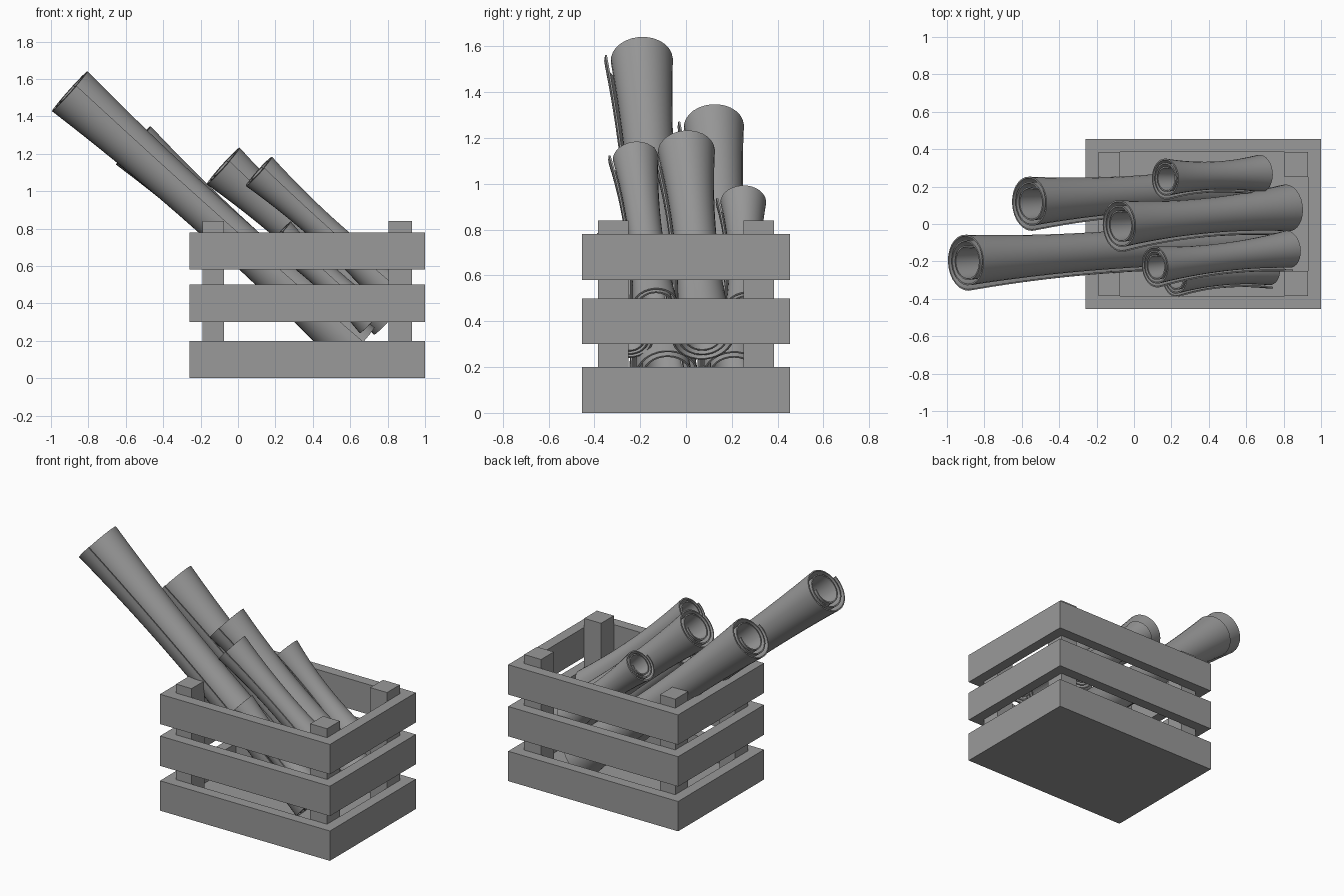
import bpy, bmesh, math
from mathutils import Vector

cube = bpy.data.objects.get("Cube")
if cube:
    bpy.data.objects.remove(cube, do_unlink=True)

grey = bpy.data.materials.new("plain grey")
grey.use_nodes = True
COLOUR = (0.32, 0.32, 0.32, 1)
grey.diffuse_color = COLOUR
grey.node_tree.nodes["Principled BSDF"].inputs["Base Color"].default_value = COLOUR


def add_object(name, bm):
    bmesh.ops.recalc_face_normals(bm, faces=bm.faces)
    mesh = bpy.data.meshes.new(name)
    bm.to_mesh(mesh)
    bm.free()
    mesh.materials.append(grey)
    obj = bpy.data.objects.new(name, mesh)
    bpy.context.collection.objects.link(obj)
    return obj


def box(name, low, high):
    bm = bmesh.new()
    bmesh.ops.create_cube(bm, size=1)
    for v in bm.verts:
        v.co = [l + (c + 0.5) * (h - l) for c, l, h in zip(v.co, low, high)]
    return add_object(name, bm)


# Crate: three rows of slats, corner posts and a floor
X0, X1, Y, T = -0.26, 1.0, 0.455, 0.07
for row, (z0, z1) in {"bottom": (0, 0.2), "middle": (0.3, 0.5), "top": (0.58, 0.78)}.items():
    # Each row is one mitre-free frame extruded upwards
    bm = bmesh.new()
    outer = [(X0, -Y), (X1, -Y), (X1, Y), (X0, Y)]
    inner = [(X0 + T, T - Y), (X1 - T, T - Y), (X1 - T, Y - T), (X0 + T, Y - T)]
    out_v = [bm.verts.new((x, y, z0)) for x, y in outer]
    in_v = [bm.verts.new((x, y, z0)) for x, y in inner]
    for i in range(4):
        j = (i + 1) % 4
        bm.faces.new((out_v[i], out_v[j], in_v[j], in_v[i]))
    grown = bmesh.ops.extrude_face_region(bm, geom=bm.faces[:])
    top = [g for g in grown["geom"] if isinstance(g, bmesh.types.BMVert)]
    bmesh.ops.translate(bm, verts=top, vec=(0, 0, z1 - z0))
    add_object(row + "_slat_frame", bm)

box("floor", (X0 + T, T - Y, 0), (X1 - T, Y - T, 0.06))

for side, xa, xb in (("right", X0 + T, -0.075), ("left", 0.805, X1 - T)):
    box("front_" + side + "_post", (xa, T - Y, 0.05), (xb, -0.25, 0.84))
    box("back_" + side + "_post", (xa, 0.25, 0.05), (xb, Y - T, 0.84))


def scroll(name, top, bottom, radius, turns=2.6, waist=0.74, steps=72, rings=14):
    """Rolled sheet with a spiral section and a narrower middle."""
    top, bottom = Vector(top), Vector(bottom)
    axis = (top - bottom).normalized()
    side = Vector((0, -1, 0))
    side = (side - axis * side.dot(axis)).normalized()
    up = axis.cross(side)
    if up.z < 0:
        up.negate()
    bm = bmesh.new()
    rows = []
    for k in range(rings + 1):
        t = k / rings
        r_ring = radius * (waist + (1 - waist) * (2 * t - 1) ** 2)
        centre = bottom.lerp(top, t)
        row = []
        for i in range(steps + 1):
            s = i / steps
            a = s * turns * math.tau - 0.25
            r = r_ring * (1.03 - 0.5 * s)
            row.append(bm.verts.new(centre + r * (side * math.cos(a) - up * math.sin(a))))
        rows.append(row)
    for lower, upper in zip(rows, rows[1:]):
        for i in range(steps):
            bm.faces.new((lower[i], lower[i + 1], upper[i + 1], upper[i]))
    obj = add_object(name, bm)
    solid = obj.modifiers.new("paper thickness", "SOLIDIFY")
    solid.thickness = 0.008
    solid.offset = 0
    bpy.ops.object.select_all(action="DESELECT")
    obj.select_set(True)
    bpy.context.view_layer.objects.active = obj
    bpy.ops.object.modifier_apply(modifier=solid.name)
    bpy.ops.object.shade_smooth_by_angle(angle=math.radians(40))


# Rolled scrolls leaning out of the crate
scroll("longest_scroll", (-0.895, -0.2, 1.54), (0.64, -0.09, 0.17), 0.15)
scroll("long_back_scroll", (-0.555, 0.115, 1.25), (0.64, 0.2, 0.17), 0.145)
scroll("middle_scroll", (-0.075, -0.005, 1.14), (0.82, 0.08, 0.335), 0.138)
scroll("front_scroll", (0.115, -0.225, 1.11), (0.825, -0.14, 0.47), 0.109)
scroll("short_back_scroll", (0.17, 0.245, 0.92), (0.675, 0.265, 0.455), 0.109)
scroll("short_front_scroll", (0.22, -0.285, 0.77), (0.72, -0.24, 0.315), 0.1)
